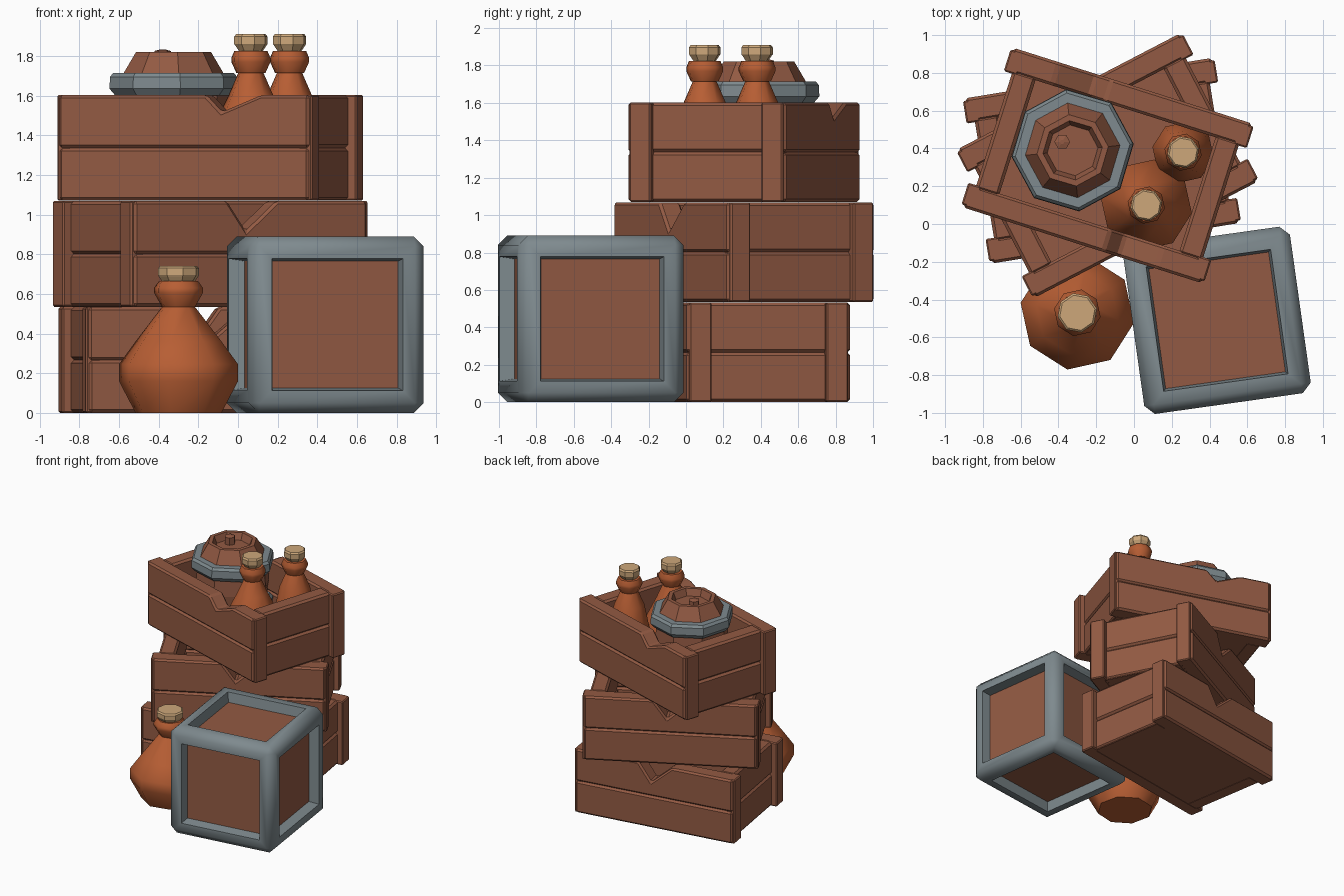
import bpy, bmesh, math
from mathutils import Matrix

if "Cube" in bpy.data.objects:
    bpy.data.objects.remove(bpy.data.objects["Cube"])


def mat(name, rgb):
    m = bpy.data.materials.new(name)
    m.diffuse_color = (*rgb, 1)
    m.use_nodes = True
    m.node_tree.nodes["Principled BSDF"].inputs["Base Color"].default_value = m.diffuse_color
    return m


WOOD = mat("brown wood", (0.290, 0.102, 0.056))
GREY = mat("grey metal", (0.210, 0.254, 0.272))
CLAY = mat("orange clay", (0.475, 0.112, 0.034))
CORK = mat("tan cork", (0.61, 0.39, 0.195))


def finish(bm, name, mats, place=Matrix(), smooth=None):
    bmesh.ops.recalc_face_normals(bm, faces=bm.faces)
    me = bpy.data.meshes.new(name)
    bm.to_mesh(me)
    bm.free()
    for m in mats:
        me.materials.append(m)
    ob = bpy.data.objects.new(name, me)
    bpy.context.collection.objects.link(ob)
    ob.matrix_world = place
    if smooth:
        bpy.ops.object.select_all(action='DESELECT')
        ob.select_set(True)
        bpy.context.view_layer.objects.active = ob
        bpy.ops.object.shade_smooth_by_angle(angle=math.radians(smooth))
    return ob


def plank(name, profile, y0, y1, place, bevel=0.016):
    """Outline in x-z, extruded from y0 to y1, with chamfered edges."""
    bm = bmesh.new()
    f = bm.faces.new([bm.verts.new((x, y0, z)) for x, z in profile])
    ext = bmesh.ops.extrude_face_region(bm, geom=[f])
    for v in ext['geom']:
        if isinstance(v, bmesh.types.BMVert):
            v.co.y = y1
    bmesh.ops.recalc_face_normals(bm, faces=bm.faces)
    if bevel:
        bmesh.ops.bevel(bm, geom=bm.edges[:], offset=bevel, segments=1,
                        affect='EDGES', profile=0.5)
    return finish(bm, name, [WOOD], place)


def rect(x0, x1, z0, z1):
    return [(x0, z0), (x1, z0), (x1, z1), (x0, z1)]


H = 0.533


def crate(label, cx, cy, z, angle, notch):
    """Open crate: two layers of planks, four end posts and a floor."""
    base = Matrix.Translation((cx, cy, z)) @ Matrix.Rotation(math.radians(angle), 4, 'Z')
    mid = H / 2
    for k, side in enumerate(("front", "back")):
        p = base @ Matrix.Rotation(math.pi * k, 4, 'Z')
        n = f"{label}_{side}"
        # long side planks, the upper one with a broken notch
        plank(n + "_lower_plank", rect(-0.662, 0.662, 0, mid), -0.443, -0.315, p)
        top = [(-0.662, mid), (0.662, mid), (0.662, H)]
        top += [(x, H - d) for x, d in reversed(notch)] + [(-0.662, H)]
        plank(n + "_upper_plank", top, -0.443, -0.315, p, 0.014)
        # short end planks
        for j in range(2):
            plank(f"{n}_end_plank_{j}", rect(0.5, 0.63, mid * j, mid * (j + 1)),
                  -0.33, 0.33, p)
        # corner posts
        for y in (-0.43, 0.31):
            plank(n + "_post", rect(0.60, 0.675, 0, H), y, y + 0.12, p, 0.008)
    plank(label + "_floor", rect(-0.62, 0.62, 0.002, 0.06), -0.42, 0.42, base, 0)


deep = [(-0.13, 0), (-0.023, 0.15), (0.15, 0)]
shallow = [(0.118, 0), (0.2, 0.085), (0.409, 0)]
crate("bottom_crate", -0.17, 0.335, 0.0, 9.3, deep)
crate("middle_crate", -0.14, 0.31, 0.535, 27.5, deep)
crate("top_crate", -0.14, 0.31, 1.07, -17.6, shallow)


def lathe(name, profile, x, y, mats, turn=0, smooth=None, n=8):
    """Many-sided turned shape from (radius, z) points, capped at both ends."""
    bm = bmesh.new()
    rings = []
    for r, z in profile:
        rings.append([bm.verts.new((r * math.cos(a), r * math.sin(a), z))
                      for a in (math.radians(turn) + 2 * math.pi * i / n for i in range(n))])
    for a, b in zip(rings, rings[1:]):
        for i in range(n):
            bm.faces.new((a[i], a[(i + 1) % n], b[(i + 1) % n], b[i]))
    bm.faces.new(rings[0][::-1])
    bm.faces.new(rings[-1])
    return finish(bm, name, mats, Matrix.Translation((x, y, 0)), smooth)


def bottle(name, x, y, body, neck, cork):
    lathe(name + "_body", body, x, y, [CLAY], turn=-10, smooth=48)
    lathe(name + "_neck_ring", neck, x, y, [CLAY], turn=-10, smooth=48)
    lathe(name + "_cork", cork, x, y, [CORK], turn=12)


# large bottle on the ground
bottle("large_bottle", -0.30, -0.47,
       [(0.22, 0), (0.305, 0.16), (0.305, 0.245), (0.22, 0.36), (0.08, 0.54)],
       [(0.085, 0.535), (0.125, 0.605), (0.125, 0.63), (0.10, 0.665), (0.075, 0.665)],
       [(0.075, 0.65), (0.10, 0.685), (0.106, 0.695), (0.106, 0.73), (0.095, 0.74)])

# two bottles in the top crate
for name, x, y, r in (("crate_bottle_front", 0.065, 0.10, 0.245),
                      ("crate_bottle_back", 0.26, 0.38, 0.165)):
    bottle(name, x, y,
           [(r * 0.75, 1.13), (r, 1.26), (r, 1.34), (0.115, 1.60), (0.06, 1.725)],
           [(0.075, 1.715), (0.10, 1.77), (0.10, 1.79), (0.085, 1.825), (0.06, 1.825)],
           [(0.055, 1.815), (0.08, 1.852), (0.086, 1.86), (0.086, 1.897), (0.076, 1.91)])

# barrel in the top crate, with two metal hoops and a recessed lid
BX, BY = -0.325, 0.39
lathe("barrel_body", [(0.19, 1.13), (0.27, 1.30), (0.29, 1.47), (0.275, 1.67),
                      (0.255, 1.71), (0.19, 1.82), (0.158, 1.82), (0.135, 1.765)],
      BX, BY, [WOOD], turn=6)
lathe("barrel_upper_hoop", [(0.27, 1.60), (0.295, 1.60), (0.325, 1.635),
                            (0.322, 1.695), (0.305, 1.715), (0.25, 1.715)],
      BX, BY, [GREY], turn=6)
lathe("barrel_lower_hoop", [(0.22, 1.235), (0.295, 1.235), (0.318, 1.255),
                            (0.32, 1.315), (0.295, 1.345), (0.27, 1.345)],
      BX, BY, [GREY], turn=6)
lathe("barrel_bung", [(0.042, 1.755), (0.042, 1.825), (0.012, 1.833)],
      -0.38, 0.435, [WOOD], n=6)

# metal-framed box: chamfered cube with recessed wooden panels on all six sides
bm = bmesh.new()
bmesh.ops.create_cube(bm, size=0.89)
bmesh.ops.bevel(bm, geom=bm.edges[:], offset=0.05, segments=1, affect='EDGES')
big = [f for f in bm.faces if f.calc_area() > 0.3]
bmesh.ops.inset_individual(bm, faces=big, thickness=0.088)
bmesh.ops.inset_individual(bm, faces=big, thickness=0.018, depth=-0.08)
for f in big:
    f.material_index = 1
finish(bm, "framed_box", [GREY, WOOD],
       Matrix.Translation((0.44, -0.51, 0.445)) @ Matrix.Rotation(math.radians(8), 4, 'Z'), 50)
